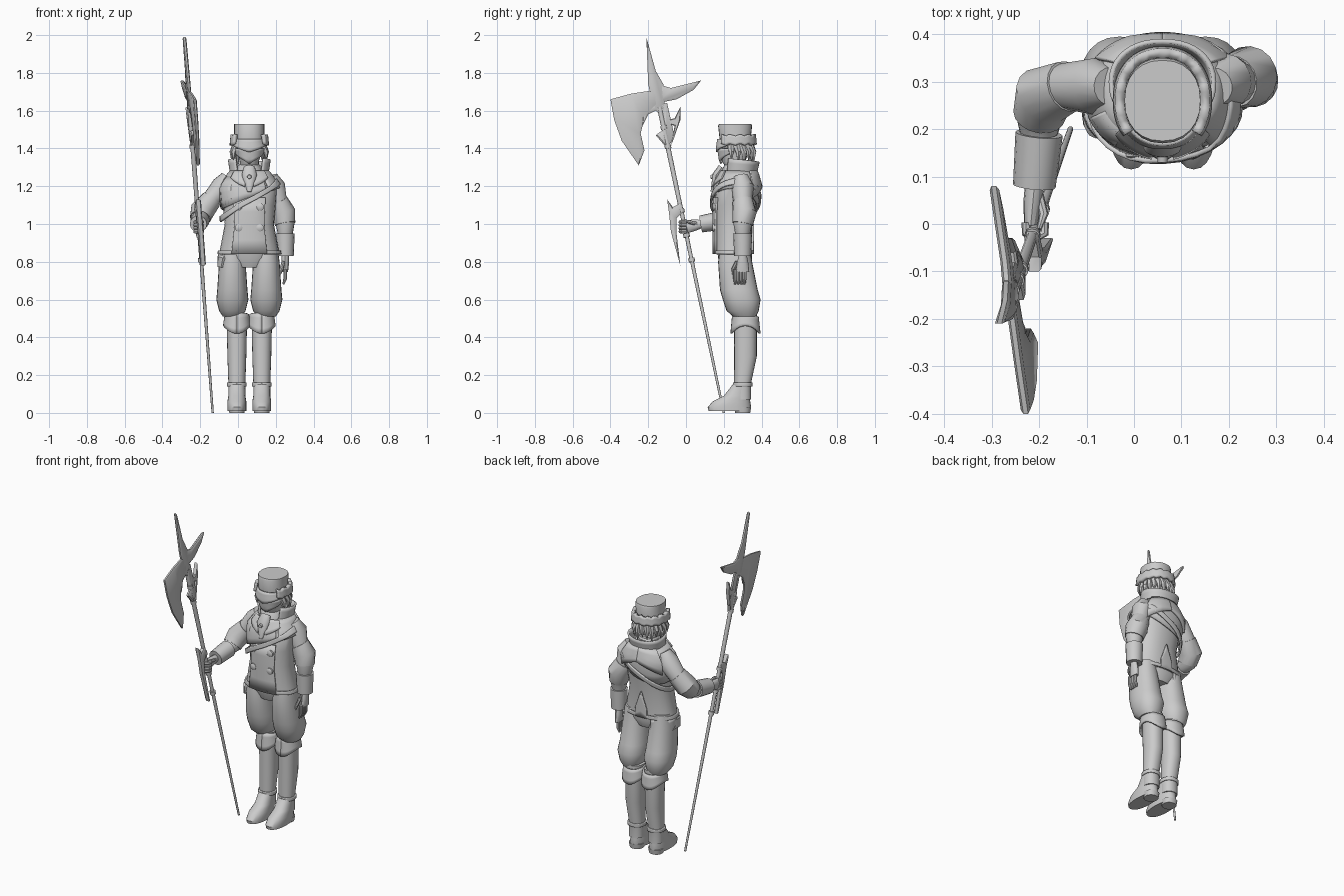
import bpy, bmesh
from math import sin, cos, pi, radians, copysign
from mathutils import Vector

cube = bpy.data.objects.get("Cube")
if cube:
    bpy.data.objects.remove(cube, do_unlink=True)

CX = .06  # centre line of the figure
SIDES = (("right", -1), ("left", 1))
LEVEL = Vector((0, 1, 0))
UPRIGHT = Vector((0, 0, 1))
parts = []

grey = bpy.data.materials.new("plain grey")
grey.use_nodes = True
colour = (.6, .6, .6, 1)
grey.diffuse_color = colour
grey.node_tree.nodes["Principled BSDF"].inputs["Base Color"].default_value = colour


def finish(name, bm):
    bmesh.ops.recalc_face_normals(bm, faces=bm.faces)
    mesh = bpy.data.meshes.new(name)
    bm.to_mesh(mesh)
    bm.free()
    mesh.materials.append(grey)
    obj = bpy.data.objects.new(name, mesh)
    bpy.context.collection.objects.link(obj)
    parts.append(obj)
    return obj


def skin(name, rows, closed=True):
    """Bridge rows of points into a surface; closed rows are capped."""
    bm = bmesh.new()
    grid = [[bm.verts.new(point) for point in row] for row in rows]
    count = len(grid[0])
    for low, high in zip(grid, grid[1:]):
        for i in range(count if closed else count - 1):
            j = (i + 1) % count
            bm.faces.new((low[i], low[j], high[j], high[i]))
    if closed:
        bm.faces.new(grid[0])
        bm.faces.new(grid[-1])
    return finish(name, bm)


def ring_point(ring, angle, off=0, x=CX):
    """Point on a level oval (z, y, rx, ry); angle zero faces the front."""
    def boxy(value):
        return copysign(abs(value) ** .9, value)

    z, y, rx, ry = ring
    return Vector((x + (rx + off) * boxy(sin(angle)), y - (ry + off) * boxy(cos(angle)), z))


def loft(name, rings, x=CX, count=24):
    return skin(name, [[ring_point(ring, 2 * pi * i / count, 0, x) for i in range(count)]
                       for ring in rings])


def ring_at(rings, z):
    """Oval of a loft at any height."""
    for below, above in zip(rings, rings[1:]):
        if z <= above[0]:
            t = max(0, (z - below[0]) / (above[0] - below[0]))
            return [z] + [u + (v - u) * t for u, v in zip(below[1:], above[1:])]
    return [z, *rings[-1][1:]]


def wrap(name, rings, start, end, low, high, off=.01, flare=0, thick=.01, x=CX):
    """Cloth that follows a loft between two angles and two height rules."""
    columns, rows = 32, 4
    grid = []
    for k in range(rows + 1):
        t = k / rows
        row = []
        for i in range(columns + 1):
            angle = radians(start + (end - start) * i / columns)
            z = low(angle) + (high(angle) - low(angle)) * t
            row.append(ring_point(ring_at(rings, z), angle, off + flare * (1 - t), x))
        grid.append(row)
    obj = skin(name, grid, closed=False)
    cloth = obj.modifiers.new("cloth", "SOLIDIFY")
    cloth.thickness = thick
    cloth.offset = 0


def tube(name, path, ref=LEVEL, count=12):
    """Limb through stations of (centre, radius across, optional second radius)."""
    centres = [Vector(station[0]) for station in path]
    rows = []
    for i, station in enumerate(path):
        ahead = centres[min(i + 1, len(path) - 1)] - centres[max(i - 1, 0)]
        across = ahead.cross(ref).normalized()
        other = ahead.cross(across).normalized()
        turns = [2 * pi * k / count for k in range(count)]
        rows.append([centres[i] + across * cos(a) * station[1] + other * sin(a) * station[-1]
                     for a in turns])
    return skin(name, rows)


def padded(path, extra):
    return [(centre, radius + extra) for centre, radius in path]


def weapon_point(y, z):
    """Place a side-on point on the slanted plane of the polearm."""
    return Vector((-.11 - .12 * y - .1 * z, y, z))


def on_pole(z):
    return weapon_point(.2 - .21 * z, z)


def blade(name, outline, half=.005, ridge=.005, edge=.01):
    """Bevelled metal plate lying in the plane of the polearm."""
    bm = bmesh.new()
    side = Vector((half, 0, 0))
    face = bm.faces.new([bm.verts.new(weapon_point(*point) - side) for point in outline])
    made = bmesh.ops.extrude_face_region(bm, geom=[face])["geom"]
    moved = [item for item in made if isinstance(item, bmesh.types.BMVert)]
    bmesh.ops.translate(bm, vec=side * 2, verts=moved)
    bmesh.ops.recalc_face_normals(bm, faces=bm.faces)
    caps = [f for f in bm.faces if len(f.verts) == len(outline) and abs(f.normal.x) > .9]
    bmesh.ops.inset_region(bm, faces=caps, thickness=edge, depth=ridge)
    finish(name, bm)


# Coat, hips and shoulder cape
hem, waist, chest, neck = .84, 1, 1.14, 1.28
torso = [(hem, .25, .16, .1), (waist, .25, .13, .1), (1.1, .26, .14, .11), (1.2, .27, .15, .11),
         (1.27, .28, .1, .08), (1.31, .28, .06, .06)]
loft("coat", torso)
loft("hips", [(.77, .26, .08, .07), (.82, .26, .13, .09), (.9, .25, .14, .09)])
wrap("shoulder_cape", torso, 35, 325, lambda a: chest + (sin(a) + min(0, cos(a))) / 20, lambda a: neck)
wrap("chest_flap", torso, -70, 30, lambda a: chest + sin(a) / 16, lambda a: neck - .03)
wrap("chest_strap", torso, -90, 270, lambda a: 1.11 + sin(a) / 10, lambda a: chest + sin(a) / 10, .02)
wrap("front_panel", torso, -32, 32, lambda a: hem, lambda a: chest, .005)
wrap("hem_trim", torso, 0, 360, lambda a: hem, lambda a: hem + .02, .005)
wrap("back_tail", torso, 168, 192, lambda a: hem, lambda a: waist - abs(a - pi) / 2, .005)
wrap("hip_sash", torso, 200, 300, lambda a: hem - .05 - sin(2 * a) / 20, lambda a: hem, 0)
for side, s in SIDES:
    wrap(side + "_lapel", torso, s * 6, s * 42, lambda a: 1.19 + abs(a) / 14, lambda a: neck, .02)
    wrap(side + "_back_flap", torso, 180, 180 - s * 55, lambda a: 1.2 - abs(a - pi) / 14,
         lambda a: neck, .02)
    for row, z in (("upper", 1.09), ("lower", .98)):
        seat = ring_point(ring_at(torso, z), s * .36, .01)
        tube(f"{row}_{side}_button", [(seat + LEVEL * .01, .02), (seat - LEVEL * .005, .02),
                                      (seat - LEVEL * .01, .01)], UPRIGHT)

# Open collar, scarf, cravat and brooch
collar = [(1.22, .28, .09, .08), (1.35, .3, .11, .09)]
wrap("tall_collar", collar, 38, 322, lambda a: neck - .03, lambda a: 1.34 + cos(a) / 99, 0)
loft("scarf", [(1.25, .27, .08, .09), (1.29, .27, .07, .08), (1.32, .27, .05, .06)])
tube("cravat", [((CX, .19, 1.3), .03, .02), ((CX, .16, 1.26), .04, .02), ((CX, .14, 1.17), .01)])
tube("brooch", [((CX, .16, 1.25), .015), ((CX, .13, 1.25), .01)], UPRIGHT)

# Head, mask, hair and cap
brow = 1.4
head = [(1.29, .27, .05, .05), (1.33, .25, .05, .06), (brow, .26, .07, .08), (1.47, .26, .07, .08)]
loft("head", head)
wrap("face_mask", head, -75, 75, lambda a: 1.32 + abs(a) / 25, lambda a: brow)
wrap("visor", head, -80, 80, lambda a: 1.38 + abs(a) / 33, lambda a: brow + .05, .01, .01)
loft("cap", [(1.43, .26, .08, .08), (1.52, .26, .08, .09), (1.53, .26, .08, .085)])
wrap("fur_band", head, 50, 310, lambda a: brow + .02 + cos(14 * a) / 200,
     lambda a: brow + .07 + cos(14 * a) / 200, .02, .005, .02)
locks = 13
for i in range(locks):
    angle = radians(75 + 210 * i / (locks - 1))
    root, bend = ring_point(head[2], angle), ring_point(head[2], angle + .1, .02)
    tube(f"hair_lock_{i}", [(root + UPRIGHT * .02, .02), (bend - UPRIGHT * .02, .015),
                            (bend - UPRIGHT * (.06 + i % 3 / 80), .002)], count=6)

# Breeches, boots and feet
for side, s in SIDES:
    hip, shin = CX + s * .09, CX + s * .066
    loft(side + "_breeches", [(.51, .31, .05, .06), (.54, .3, .07, .085), (.6, .295, .085, .1),
                              (.65, .28, .08, .1), (.8, .26, .07, .09), (.87, .26, .06, .08)], hip)
    for edge in (-1, 1):
        x = hip + edge * .03
        tube(f"{side}_seam_{edge}", [((x, .19, .74), .005), ((x, .2, .62), .005)], count=6)
    boot = [(.07, .3, .045, .045), (.16, .3, .045, .045), (.3, .315, .05, .06), (.53, .315, .055, .06)]
    loft(side + "_boot", boot, shin)
    wrap(side + "_boot_cuff", boot, 0, 360, lambda a: .44 - cos(2 * a) / 50,
         lambda a: .52 + cos(a) / 99, .005, .01, x=shin)
    wrap(side + "_ankle_band", boot, 0, 360, lambda a: .14, lambda a: .16, .002, x=shin)
    loft(side + "_foot", [(.01, .23, .05, .11), (.03, .23, .05, .115), (.06, .24, .05, .1),
                          (.09, .27, .045, .07), (.16, .3, .045, .045)], shin)
    loft(side + "_heel", [(0, .3, .04, .04), (.03, .3, .045, .045)], shin)

# Hip pouch
tube("hip_pouch", [((-.07, .23, hem), .02, .03), ((-.08, .23, .82), .03, .05), ((-.09, .23, .77), .02, .04)])

# Arms: the left hangs, the right reaches forward
arms = {
    "left": ([((.17, .29, 1.25), .04), ((.19, .3, 1.2), .06), ((.21, .3, 1.12), .05),
              ((.24, .31, 1.06), .06), ((.25, .3, 1), .05), ((.25, .3, .95), .04)],
             Vector((0, 0, -.12)), LEVEL),
    "right": ([((-.05, .29, 1.25), .04), ((-.08, .29, 1.2), .06), ((-.14, .29, 1.13), .05),
               ((-.19, .27, 1.07), .06), ((-.2, .23, 1.03), .05), ((-.2, .19, 1.02), .04)],
              Vector((-.01, -.11, -.02)), UPRIGHT)}
for side, (arm, reach, ref) in arms.items():
    tube(side + "_sleeve", arm, LEVEL - UPRIGHT, 16)
    tube(side + "_elbow_wrap", padded(arm[2:5], .005), LEVEL - UPRIGHT, 16)
    wrist = Vector(arm[-1][0])
    tube(side + "_cuff", [(wrist, .05), (wrist + reach, .045), (wrist + reach, .03)], ref, 16)
    tube(side + "_palm", [(wrist + reach * .9, .02), (wrist + reach * 1.3, .02, .03),
                          (wrist + reach * 1.7, .015, .035)], ref)

# Fingers: straight on the left, curled round the pole on the right
grip = on_pole(.99)
for i in range(4):
    knuckle = Vector((.25, .26 + i / 60, .76))
    tube(f"left_finger_{i}", [(knuckle, .01), (knuckle - UPRIGHT * .05, .01),
                              (knuckle - Vector((.01, 0, .08)), .005)], count=8)
    middle = grip + UPRIGHT * (.02 - i / 60)
    curl = [radians(150 + 60 * k) for k in range(5)]
    tube(f"right_finger_{i}", [(middle + Vector((cos(a), sin(a), 0)) * .022, .01) for a in curl],
         UPRIGHT, 8)
tube("left_thumb", [((.24, .27, .8), .01), ((.23, .25, .76), .01), ((.22, .25, .73), .005)], count=8)
tube("right_thumb", [((-.2, .06, 1), .01), ((-.19, .02, 1.01), .01), ((-.2, -.01, 1.02), .005)], UPRIGHT, 8)

# Polearm shaft and bands
tube("pole_shaft", [(on_pole(0), .006), (on_pole(.8), .01), (on_pole(1.62), .014)])
for z in (.8, .93, 1.06, 1.4, 1.5):
    tube("pole_band", [(on_pole(z), .017), (on_pole(z + .02), .017)])

# Polearm head and the small guard blade near the grip
blade("axe_blade", [(-.16, 1.71), (-.29, 1.69), (-.4, 1.66), (-.38, 1.55), (-.34, 1.44), (-.25, 1.31),
                    (-.22, 1.39), (-.24, 1.48), (-.22, 1.56), (-.15, 1.63)])
blade("top_spike", [(-.21, 1.99), (-.16, 1.81), (-.12, 1.74), (-.11, 1.6), (-.17, 1.6), (-.2, 1.74)])
blade("back_spike", [(-.15, 1.74), (-.08, 1.72), (.08, 1.76), (.04, 1.71), (-.05, 1.66), (-.15, 1.64)])
blade("head_socket", [(-.23, 1.63), (-.1, 1.64), (-.06, 1.46), (-.1, 1.4), (-.16, 1.47), (-.12, 1.5),
                      (-.13, 1.57), (-.16, 1.6), (-.2, 1.58), (-.23, 1.52)])
blade("rear_hook", [(-.03, 1.62), (-.03, 1.55), (-.08, 1.41), (-.06, 1.52), (-.1, 1.53), (-.1, 1.55),
                    (-.06, 1.56)], edge=.005)
blade("guard_blade", [(-.1, 1.13), (-.07, 1.09), (-.03, 1.11), (-.01, 1.07), (-.05, 1.03), (-.05, .95),
                      (-.03, .78), (-.08, .96), (-.09, 1.06)], .01)

# Smooth shading with crisp edges
bpy.ops.object.select_all(action="DESELECT")
for obj in parts:
    obj.select_set(True)
bpy.context.view_layer.objects.active = parts[0]
bpy.ops.object.shade_smooth_by_angle(angle=radians(35))
